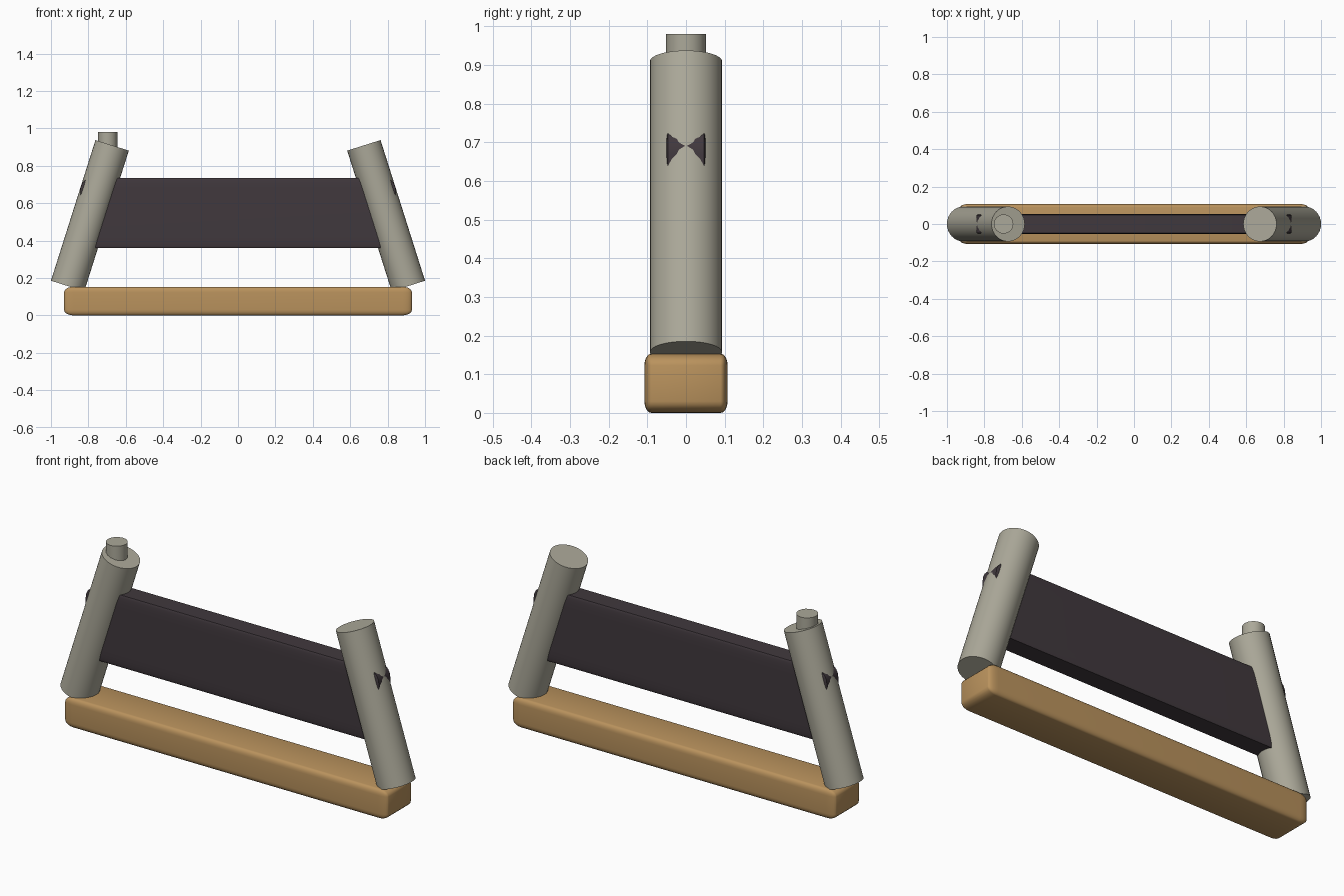
import bpy, bmesh, math
from mathutils import Matrix, Vector

default = bpy.data.objects.get("Cube")
if default:
    bpy.data.objects.remove(default, do_unlink=True)


def material(name, rgb):
    mat = bpy.data.materials.new(name)
    mat.use_nodes = True
    mat.diffuse_color = (*rgb, 1)
    mat.node_tree.nodes["Principled BSDF"].inputs["Base Color"].default_value = (*rgb, 1)
    return mat


GREY = material("warm_grey", (0.41, 0.395, 0.32))
WOOD = material("tan_wood", (0.49, 0.29, 0.11))
DARK = material("dark_plum", (0.052, 0.040, 0.047))


def finish(name, bm, mat, angle=35):
    mesh = bpy.data.meshes.new(name)
    bm.to_mesh(mesh)
    bm.free()
    mesh.materials.append(mat)
    obj = bpy.data.objects.new(name, mesh)
    bpy.context.collection.objects.link(obj)
    bpy.ops.object.select_all(action="DESELECT")
    obj.select_set(True)
    bpy.context.view_layer.objects.active = obj
    bpy.ops.object.shade_smooth_by_angle(angle=math.radians(angle))
    return obj


def rounded_box(name, size, centre_z, radii, mat):
    """Box whose corner radius differs along each axis."""
    bm = bmesh.new()
    bmesh.ops.create_cube(bm, size=1)
    bmesh.ops.scale(bm, vec=[s / r for s, r in zip(size, radii)], verts=bm.verts)
    bmesh.ops.bevel(bm, geom=bm.edges[:], offset=1, segments=5,
                    profile=0.5, affect="EDGES")
    bmesh.ops.scale(bm, vec=radii, verts=bm.verts)
    bmesh.ops.translate(bm, vec=(0, 0, centre_z), verts=bm.verts)
    return finish(name, bm, mat)


def rod(name, start, end, radius, sides, mat):
    """Capped cylinder between two points."""
    start, end = Vector(start), Vector(end)
    axis = end - start
    turn = Vector((0, 0, 1)).rotation_difference(axis).to_matrix().to_4x4()
    bm = bmesh.new()
    bmesh.ops.create_cone(bm, cap_ends=True, segments=sides, radius1=radius,
                          radius2=radius, depth=axis.length,
                          matrix=Matrix.Translation((start + end) / 2) @ turn)
    return finish(name, bm, mat)


# Wooden base bar
rounded_box("base_bar", (1.86, 0.215, 0.153), 0.0765, (0.05, 0.018, 0.03), WOOD)

# Dark panel whose rounded ends just break through the posts
rounded_box("panel", (1.686, 0.106, 0.375), 0.5475, (0.064, 0.006, 0.064), DARK)

# Inward-leaning posts
for side, label in ((-1, "right"), (1, "left")):
    rod(label + "_post", (side * 0.911, 0, 0.157), (side * 0.673, 0, 0.909),
        0.0935, 32, GREY)

# Upright button on one post
rod("button", (-0.697, 0, 0.86), (-0.697, 0, 0.98), 0.052, 16, GREY)
